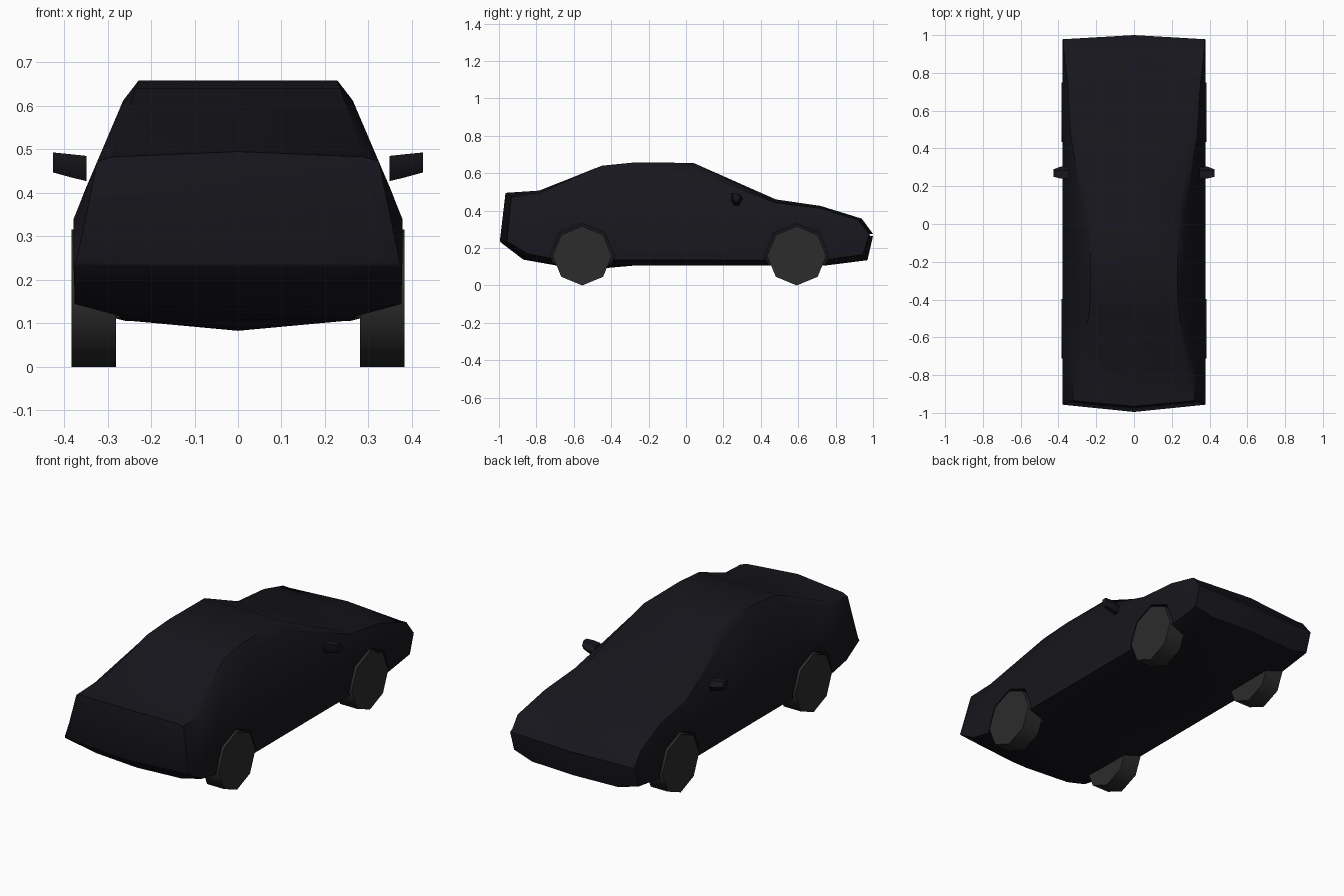
import bpy, bmesh, math

if "Cube" in bpy.data.objects:
    bpy.data.objects.remove(bpy.data.objects["Cube"])


def material(name, rgb):
    m = bpy.data.materials.new(name)
    m.diffuse_color = (*rgb, 1)
    m.use_nodes = True
    m.node_tree.nodes["Principled BSDF"].inputs["Base Color"].default_value = m.diffuse_color
    return m


paint = material("dark_paint", (0.008, 0.008, 0.012))
rubber = material("rubber", (0.025, 0.025, 0.025))


def finish(bm, name, mat=None, angle=None):
    bmesh.ops.recalc_face_normals(bm, faces=bm.faces)
    me = bpy.data.meshes.new(name)
    bm.to_mesh(me)
    bm.free()
    ob = bpy.data.objects.new(name, me)
    bpy.context.collection.objects.link(ob)
    if mat:
        me.materials.append(mat)
    if angle:
        smooth(ob, angle)
    return ob


def activate(ob):
    bpy.ops.object.select_all(action='DESELECT')
    ob.select_set(True)
    bpy.context.view_layer.objects.active = ob


def smooth(ob, angle):
    activate(ob)
    bpy.ops.object.shade_smooth_by_angle(angle=math.radians(angle))


def loft(sections):
    # Skin a row of closed rings and cap both ends
    bm = bmesh.new()
    rings = [[bm.verts.new(p) for p in s] for s in sections]
    n = len(rings[0])
    for a, b in zip(rings, rings[1:]):
        for i in range(n):
            j = (i + 1) % n
            bm.faces.new((a[i], a[j], b[j], b[i]))
    bm.faces.new(rings[0])
    bm.faces.new(rings[-1])
    return bm


# Body: stations of (top y, top z, bottom y, bottom z, keel z, bow of the ends)
STATIONS = [
    (-0.995, 0.240, -0.99, 0.230, 0.230, 0.038),
    (-0.965, 0.495, -0.87, 0.140, 0.138, 0.030),
    (-0.785, 0.507, -0.70, 0.112, 0.108, 0.0),
    (-0.450, 0.640, -0.54, 0.107, 0.083, 0.0),
    (-0.270, 0.658, -0.27, 0.107, 0.107, 0.0),
    (0.040, 0.655, 0.10, 0.107, 0.107, 0.0),
    (0.480, 0.460, 0.42, 0.106, 0.106, 0.0),
    (0.720, 0.425, 0.75, 0.107, 0.107, 0.0),
    (0.940, 0.357, 0.97, 0.135, 0.135, -0.020),
    (1.000, 0.275, 1.00, 0.265, 0.265, -0.022),
]


def body_section(yt, top, yb, bot, keel, bow):
    h = top - bot
    belt = min(0.34, bot + 0.75 * h)
    shoulder = belt + (top - belt) * 0.857
    sx = min(0.372, 0.38 - 0.426 * (shoulder - 0.34))
    edge = top if top > 0.6 else top - min(0.012, h * 0.05)
    half = [(0, keel), (0.26, bot), (0.376, bot + min(0.03, h * 0.2)),
            (0.378, belt), (sx, shoulder), (sx - 0.035, edge), (0, top)]

    def point(x, z):
        t = (z - keel) / (top - keel)
        return (x, yb + (yt - yb) * t + bow * abs(x) / 0.378, z)
    return [point(x, z) for x, z in half] + [point(-x, z) for x, z in half[-2:0:-1]]


body = finish(loft([body_section(*s) for s in STATIONS]), "body", paint)


def octagon_drum(name, x0, x1, y, z, r, mat=None, angle=None):
    # Eight-sided drum lying along x, with a corner at the bottom
    rings = [[(x, y + r * math.sin(k * math.pi / 4), z + r * math.cos(k * math.pi / 4))
              for k in range(8)] for x in (x0, x1)]
    return finish(loft(rings), name, mat, angle)


# Wheels and the wells cut into the body for them
for end, y in (("rear", -0.555), ("front", 0.592)):
    for side, s in (("right", 1), ("left", -1)):
        cutter = octagon_drum("well_cutter", s * 0.272, s * 0.45, y, 0.158, 0.172)
        cutter.hide_render = True
        mod = body.modifiers.new("well", 'BOOLEAN')
        mod.operation = 'DIFFERENCE'
        mod.solver = 'EXACT'
        mod.object = cutter
        activate(body)
        bpy.ops.object.modifier_apply(modifier=mod.name)
        bpy.data.objects.remove(cutter)
        octagon_drum(f"{end}_{side}_wheel", s * 0.28, s * 0.383, y, 0.158, 0.158, rubber, 50)
smooth(body, 35)

# Door mirrors: tapered six-sided pods
for side, s in (("right", 1), ("left", -1)):
    rings = []
    for x, y0, y1, z0, z1 in ((0.348, 0.24, 0.30, 0.427, 0.485),
                              (0.385, 0.24, 0.305, 0.436, 0.489),
                              (0.425, 0.25, 0.29, 0.447, 0.493)):
        zm = (z0 + z1) / 2
        w = (y1 - y0) * 0.3
        rings.append([(s * x, y0, z1), (s * x, y1 - w, z1), (s * x, y1, zm),
                      (s * x, y1 - w, z0), (s * x, y0 + w, z0), (s * x, y0, zm)])
    finish(loft(rings), f"{side}_mirror", paint, 35)
